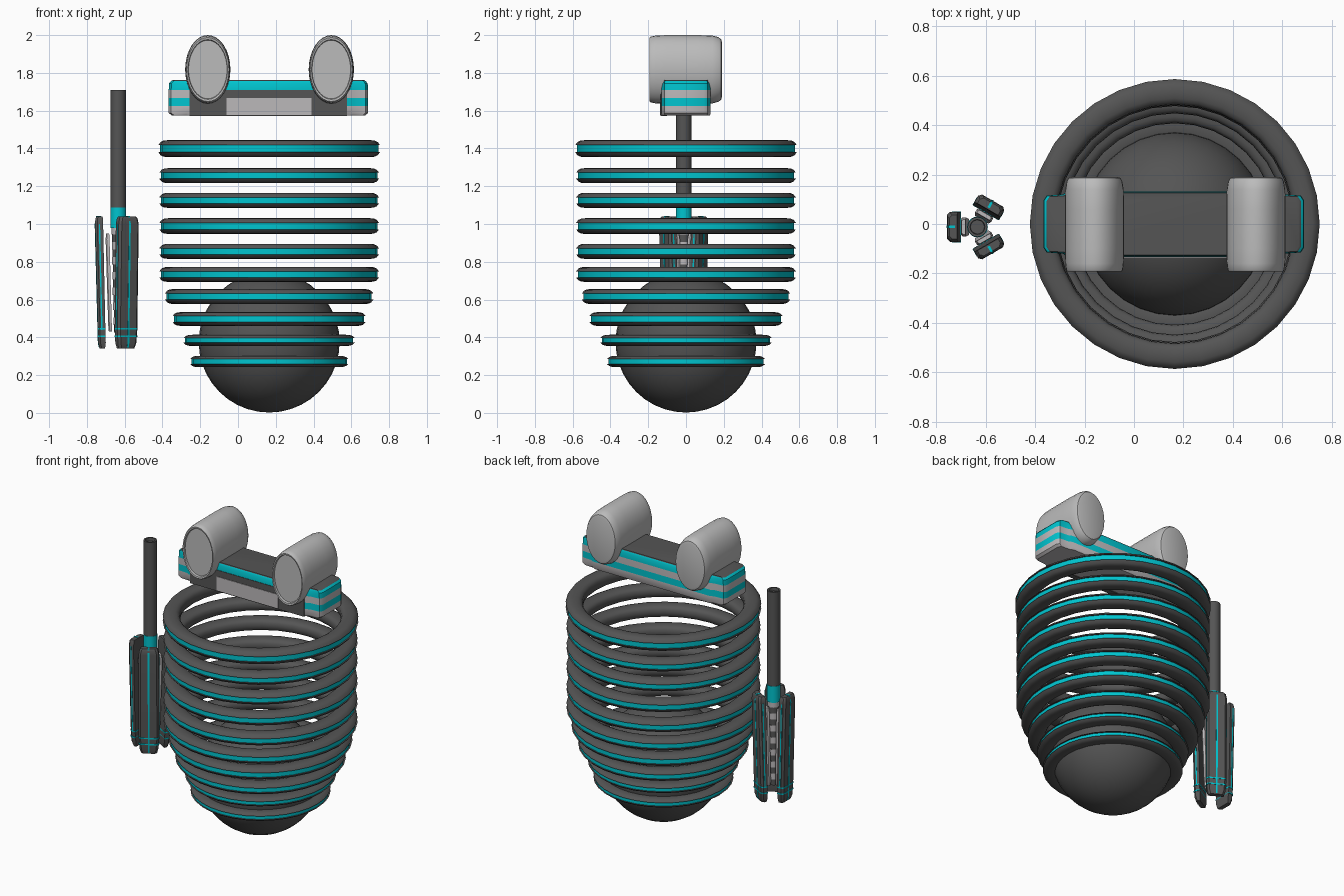
import bpy, bmesh
from math import sin, cos, pi, radians
from mathutils import Vector

if "Cube" in bpy.data.objects:
    bpy.data.objects.remove(bpy.data.objects["Cube"])


def material(name, rgb):
    m = bpy.data.materials.new(name)
    m.diffuse_color = (*rgb, 1)
    m.use_nodes = True
    m.node_tree.nodes["Principled BSDF"].inputs["Base Color"].default_value = m.diffuse_color
    return m


DARK = material("dark_grey", (0.09, 0.09, 0.09))
LIGHT = material("light_grey", (0.5, 0.48, 0.49))
PALE = material("pale_grey", (0.5, 0.5, 0.5))
TEAL = material("teal", (0.0, 0.55, 0.62))
MATS = [DARK, LIGHT, PALE, TEAL]


def loft(name, sections, mats, loop=False):
    """Skin a list of equal-length point loops; mats holds one material per band."""
    bm = bmesh.new()
    rows = [[bm.verts.new(p) for p in s] for s in sections]
    n = len(rows[0])
    bands = len(rows) if loop else len(rows) - 1
    if not isinstance(mats, list):
        mats = [mats] * bands
    used = [m for m in MATS if m in mats]
    for i in range(bands):
        a, b = rows[i], rows[(i + 1) % len(rows)]
        for j in range(n):
            k = (j + 1) % n
            bm.faces.new((a[j], a[k], b[k], b[j])).material_index = used.index(mats[i])
    if not loop:
        bm.faces.new(rows[0]).material_index = used.index(mats[0])
        bm.faces.new(rows[-1]).material_index = used.index(mats[-1])
    bmesh.ops.recalc_face_normals(bm, faces=bm.faces)
    me = bpy.data.meshes.new(name)
    bm.to_mesh(me)
    bm.free()
    for m in used:
        me.materials.append(m)
    ob = bpy.data.objects.new(name, me)
    bpy.context.collection.objects.link(ob)
    finish(ob)
    return ob


def finish(ob):
    bpy.ops.object.select_all(action='DESELECT')
    ob.select_set(True)
    bpy.context.view_layer.objects.active = ob
    bpy.ops.object.shade_smooth_by_angle(angle=radians(35))


def circle(x, y, z, r, n=32):
    return [(x + r * cos(2 * pi * i / n), y + r * sin(2 * pi * i / n), z) for i in range(n)]


CX = 0.165  # body axis

# Core sphere
bpy.ops.mesh.primitive_uv_sphere_add(segments=32, ring_count=20, radius=0.373, location=(CX, 0, 0.375))
core = bpy.context.object
core.name = "core_sphere"
core.data.materials.append(DARK)
finish(core)


# Stacked body rings: rounded section with a teal band set in the outer groove
def body_ring(name, radius, z, h):
    w = 0.052
    prof = [(w - 0.009, -0.4 * h), (w - 0.009, 0.4 * h), (w, 0.4 * h)]
    a0, steps = 0.4, 14
    for i in range(steps + 1):
        a = a0 + (2 * pi - 2 * a0) * i / steps
        c, s = cos(a), sin(a)
        prof.append((w * abs(c) ** 0.75 * (1 if c > 0 else -1),
                     h * abs(s) ** 0.75 * (1 if s > 0 else -1)))
    prof.append((w, -0.4 * h))
    loft(name, [circle(CX, 0, z + dz, radius - w + dr) for dr, dz in prof],
         [TEAL] + [DARK] * (len(prof) - 1), loop=True)


RINGS = [(0.587, 1.399, 0.045), (0.582, 1.256, 0.04), (0.582, 1.125, 0.04), (0.582, 0.989, 0.042),
         (0.582, 0.855, 0.04), (0.582, 0.733, 0.04), (0.552, 0.616, 0.04), (0.512, 0.497, 0.037),
         (0.454, 0.384, 0.03), (0.42, 0.272, 0.03)]
for i, (r, z, h) in enumerate(RINGS):
    body_ring(f"body_ring_{i + 1}", r, z, h)

# Head bar with wrapped colour stripes
HX = 0.161
quad = [(0.528, 0.095), (0.515, 0.115), (0.45, 0.12), (0.43, 0.131)]
outline = (quad + [(-x, y) for x, y in quad[::-1]]
           + [(-x, -y) for x, y in quad] + [(x, -y) for x, y in quad[::-1]])
levels = [(1.575, 0.97), (1.588, 1), (1.624, 1), (1.666, 1), (1.71, 1), (1.745, 0.995), (1.757, 0.975), (1.762, 0.96)]
loft("head_bar", [[(HX + x * s, y * s, z) for x, y in outline] for z, s in levels],
     [LIGHT, LIGHT, TEAL, LIGHT, TEAL, TEAL, DARK])


def box(name, x0, x1, y0, y1, z0, z1, mat):
    loft(name, [[(x0, y0, z), (x1, y0, z), (x1, y1, z), (x0, y1, z)] for z in (z0, z1)], mat)


box("face_panel", -0.256, 0.578, -0.134, -0.1, 1.571, 1.71, DARK)
box("mouth_panel", -0.062, 0.39, -0.137, -0.12, 1.577, 1.668, LIGHT)

# Eyes: oval barrels, rounded behind, with a rim and recessed lens in front
EYE = [(0.19, 0.8), (0.186, 0.88), (0.172, 0.94), (0.14, 0.985), (0.06, 1), (-0.1, 1), (-0.16, 0.985),
       (-0.185, 0.96), (-0.192, 0.93), (-0.19, 0.87), (-0.178, 0.85)]
for side, ex in (("left", -0.16), ("right", 0.494)):
    loft(f"{side}_eye",
         [[(ex + 0.12 * s * cos(2 * pi * i / 32), y, 1.818 + 0.182 * s * sin(2 * pi * i / 32))
           for i in range(32)] for y, s in EYE], PALE)

# Staff: shaft, teal collar and striped tapering barrel
SX, SY = -0.634, -0.012
loft("staff_shaft", [circle(SX, SY, z, r, 20) for z, r in
                     [(1.08, 0.04), (1.71, 0.04), (1.71, 0.03), (1.69, 0.028)]], DARK)
loft("staff_collar", [circle(SX, SY, z, 0.042, 20) for z in (0.98, 1.088)], TEAL)
barrel, bands = [], []
for i in range(14):
    r = 0.036 - 0.011 * i / 13 - (0.003 if i % 2 else 0)
    z = 0.985 - 0.04 * i
    barrel += [circle(SX, SY, z, r, 20), circle(SX, SY, z - 0.04, r, 20)]
    bands += [DARK if i % 2 else LIGHT] * 2
loft("staff_barrel", barrel, bands[:-1])


# Three fins around the barrel, leaning inwards at the bottom
def slab(name, ang, rows, mat, chamfer=0.0):
    u, v = Vector((cos(ang), sin(ang), 0)), Vector((-sin(ang), cos(ang), 0))
    secs = []
    for z, r0, r1, hv in rows:
        c = chamfer
        pts = [(r0, -hv), (r1 - c, -hv), (r1, -hv + c), (r1, hv - c), (r1 - c, hv), (r0, hv)] if c else \
              [(r0, -hv), (r1, -hv), (r1, hv), (r0, hv)]
        secs.append([Vector((SX, SY, z)) + u * a + v * b for a, b in pts])
    loft(name, secs, mat)


def outer(z):
    return 0.107 + 0.016 * (z - 0.4) / 0.6


for n, deg in enumerate((180, 60, -60), 1):
    a = radians(deg)
    slab(f"fin_{n}", a, [(0.34, 0.07, 0.098, 0.048), (0.37, 0.066, outer(0.37), 0.056),
                         (0.44, 0.068, outer(0.44), 0.061), (1.0, 0.08, outer(1.0), 0.061),
                         (1.03, 0.081, 0.121, 0.055), (1.04, 0.083, 0.114, 0.048)], DARK, 0.012)
    slab(f"fin_{n}_centre_stripe", a, [(0.345, 0.09, 0.102, 0.005), (0.37, 0.09, outer(0.37) + 0.002, 0.005),
                                       (1.0, 0.1, outer(1.0) + 0.002, 0.005),
                                       (1.042, 0.09, 0.117, 0.005)], TEAL)
    slab(f"fin_{n}_side_stripe", a, [(0.44, 0.083, 0.09, 0.0625), (1.0, 0.096, 0.103, 0.0625)], TEAL)
    for k, z in enumerate((0.405, 0.445), 1):
        slab(f"fin_{n}_band_{k}", a, [(z - 0.004, 0.067, outer(z) + 0.002, 0.062),
                                      (z + 0.004, 0.067, outer(z) + 0.002, 0.062)], TEAL, 0.012)
    slab(f"inner_plate_{n}", a, [(0.43, 0.034, 0.05, 0.024), (0.46, 0.034, 0.053, 0.032),
                                 (0.92, 0.046, 0.067, 0.038), (0.95, 0.048, 0.064, 0.03)], LIGHT, 0.006)
